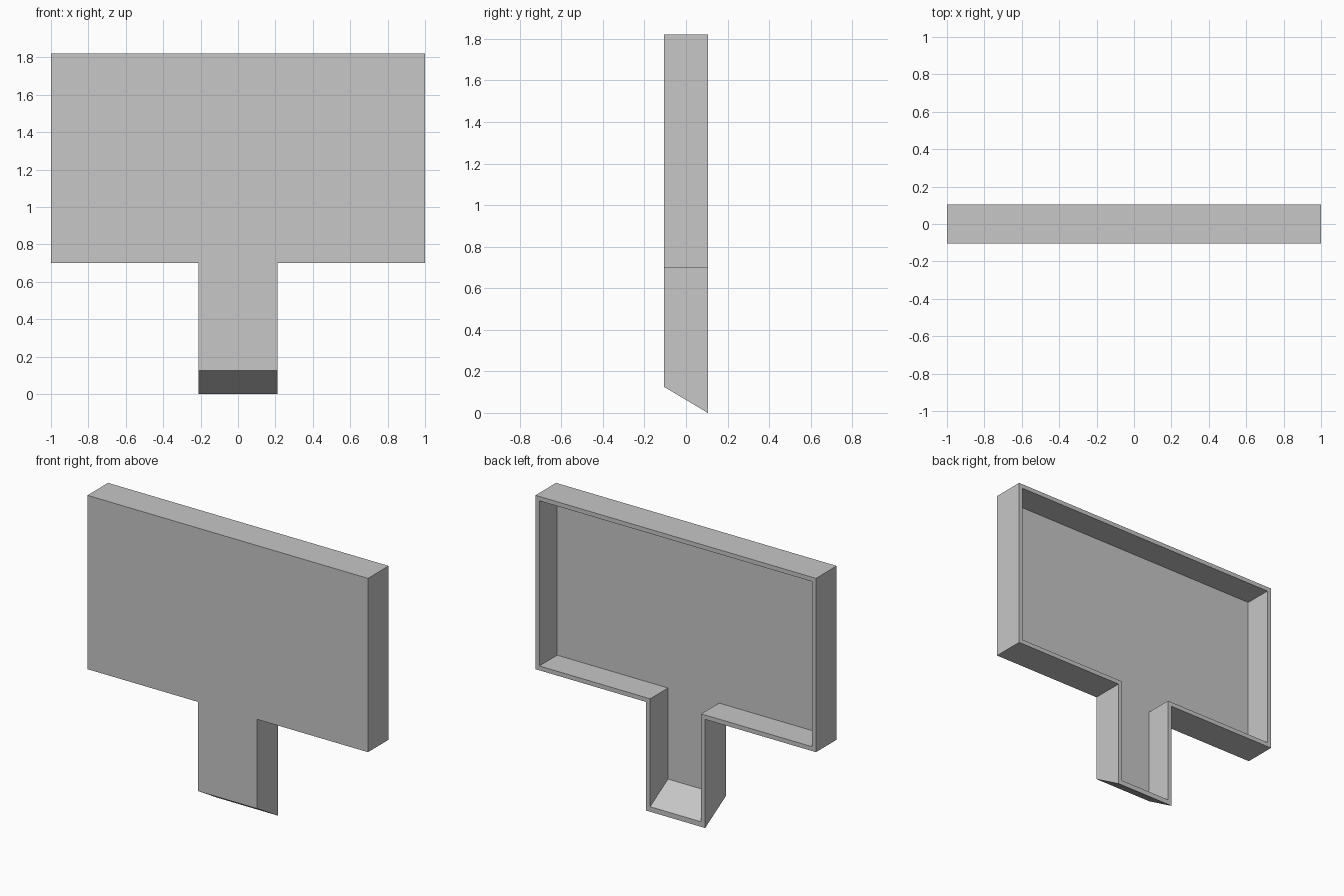
import bpy
import bmesh
import math

cube = bpy.data.objects.get("Cube")
if cube:
    bpy.data.objects.remove(cube, do_unlink=True)

# Overall sizes
HALF_W, TOP, SHOULDER = 1.0, 1.82, 0.70
STEM, DEPTH, RISE, WALL = 0.21, 0.105, 0.125, 0.028
SLOPE = RISE / (2 * DEPTH)

# One plain grey
grey = bpy.data.materials.new("plain grey")
grey.use_nodes = True
colour = (0.57, 0.57, 0.57, 1)
grey.diffuse_color = colour
grey.node_tree.nodes["Principled BSDF"].inputs["Base Color"].default_value = colour


def t_loop(bm, y, inset):
    """T outline at depth y, shrunk by inset, with its foot on the sloped base."""
    foot = (DEPTH - y) * SLOPE + inset * math.hypot(1, SLOPE)
    w, s = HALF_W - inset, STEM - inset
    shoulder, top = SHOULDER + inset, TOP - inset
    right = [(s, foot), (s, shoulder), (w, shoulder), (w, top)]
    outline = right + [(-x, z) for x, z in reversed(right)]
    return [bm.verts.new((x, y, z)) for x, z in outline]


# Hollow T-shaped shell, open at the back
bm = bmesh.new()
loops = [t_loop(bm, -DEPTH, 0), t_loop(bm, DEPTH, 0),
         t_loop(bm, DEPTH, WALL), t_loop(bm, WALL - DEPTH, WALL)]
for a, b in zip(loops, loops[1:]):
    for i in range(len(a)):
        j = (i + 1) % len(a)
        bm.faces.new((a[i], a[j], b[j], b[i]))


# Front panel skins: stem and head joined as one flat face each
for loop in (loops[0], loops[-1]):
    bm.faces.new(loop)
bmesh.ops.recalc_face_normals(bm, faces=bm.faces)

mesh = bpy.data.meshes.new("sign_shell")
bm.to_mesh(mesh)
bm.free()
mesh.materials.append(grey)
shell = bpy.data.objects.new("sign_shell", mesh)
bpy.context.collection.objects.link(shell)
